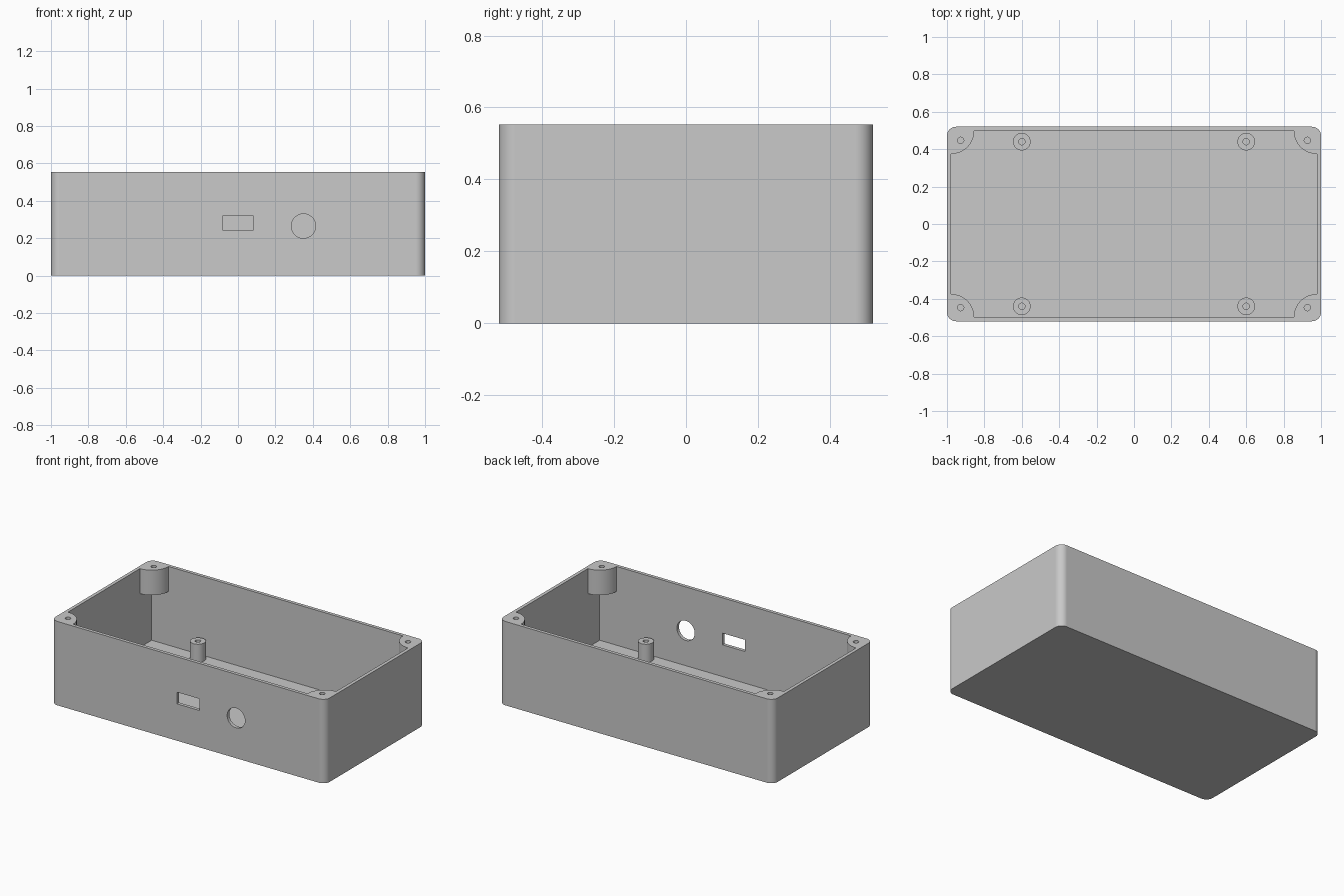
import bpy, bmesh
from math import cos, sin, pi, radians
from mathutils import Matrix

if "Cube" in bpy.data.objects:
    bpy.data.objects.remove(bpy.data.objects["Cube"])

# Main sizes
HALF_X, HALF_Y, HEIGHT = 1.0, 0.52, 0.553
WALL, FLOOR, ROUND = 0.0225, 0.034, 0.048
IN_X, IN_Y = HALF_X - WALL, HALF_Y - WALL
BOSS_R, BOSS_Z = 0.123, 0.388
POST_R, POST_TOP, SCREW_R = 0.047, 0.152, 0.017

grey = bpy.data.materials.new("grey_plastic")
grey.use_nodes = True
grey.diffuse_color = (0.585, 0.585, 0.585, 1)
grey.node_tree.nodes["Principled BSDF"].inputs["Base Color"].default_value = grey.diffuse_color


def prism(name, points, z0, z1, matrix=Matrix()):
    """Extrude a closed outline from z0 to z1."""
    bm = bmesh.new()
    base = bm.faces.new([bm.verts.new((x, y, z0)) for x, y in points])
    top = bmesh.ops.extrude_face_region(bm, geom=[base])["geom"]
    verts = [v for v in top if isinstance(v, bmesh.types.BMVert)]
    bmesh.ops.translate(bm, verts=verts, vec=(0, 0, z1 - z0))
    bmesh.ops.recalc_face_normals(bm, faces=bm.faces)
    bm.transform(matrix)
    mesh = bpy.data.meshes.new(name)
    bm.to_mesh(mesh)
    bm.free()
    mesh.materials.append(grey)
    obj = bpy.data.objects.new(name, mesh)
    bpy.context.collection.objects.link(obj)
    return obj


def arc(cx, cy, r, start, end, steps):
    angles = [start + (end - start) * i / steps for i in range(steps + 1)]
    return [(cx + r * cos(a), cy + r * sin(a)) for a in angles]


def circle(cx, cy, r, steps=40):
    return arc(cx, cy, r, 0, 2 * pi, steps)[:-1]


def rect(x0, x1, y0, y1):
    return [(x0, y0), (x1, y0), (x1, y1), (x0, y1)]


def combine(target, tool, operation):
    """Apply a boolean and discard the tool."""
    tool.hide_render = True
    mod = target.modifiers.new("boolean", "BOOLEAN")
    mod.object, mod.operation, mod.solver = tool, operation, "EXACT"
    bpy.context.view_layer.objects.active = target
    bpy.ops.object.modifier_apply(modifier=mod.name)
    bpy.data.objects.remove(tool)


# Outlines: rounded outer shell, and an opening notched by the corner bosses
QUADRANTS = [(1, 1), (-1, 1), (-1, -1), (1, -1)]
outer, opening = [], []
for i, (sx, sy) in enumerate(QUADRANTS):
    a = i * pi / 2
    outer += arc(sx * (HALF_X - ROUND), sy * (HALF_Y - ROUND), ROUND, a, a + pi / 2, 12)
    opening += arc(sx * IN_X, sy * IN_Y, BOSS_R, a + 1.5 * pi, a + pi, 16)

# Open box with screw bosses hanging in the corners
box = prism("enclosure_box", outer, 0, HEIGHT)
combine(box, prism("lower_cavity", rect(-IN_X, IN_X, -IN_Y, IN_Y), FLOOR, BOSS_Z), "DIFFERENCE")
combine(box, prism("upper_cavity", opening, BOSS_Z - 0.1, HEIGHT + 0.1), "DIFFERENCE")

# Corner screw holes and standing posts
for sx, sy in QUADRANTS:
    hole = prism("corner_hole", circle(sx * 0.927, sy * 0.447, SCREW_R), BOSS_Z - 0.05, HEIGHT + 0.1)
    combine(box, hole, "DIFFERENCE")
    px, py = sx * 0.6, sy * 0.44
    combine(box, prism("post", circle(px, py, POST_R), FLOOR - 0.02, POST_TOP), "UNION")
    combine(box, prism("post_hole", circle(px, py, SCREW_R), FLOOR, POST_TOP + 0.1), "DIFFERENCE")

# Port and button cut-outs through the front wall
to_front = Matrix.Rotation(pi / 2, 4, "X")
for outline in (rect(-0.082, 0.082, 0.243, 0.32), circle(0.35, 0.265, 0.065, 56)):
    combine(box, prism("front_cutout", outline, 0.45, 0.6, to_front), "DIFFERENCE")

# Smooth the rounded corners while the broad walls stay flat
bpy.ops.object.select_all(action="DESELECT")
box.select_set(True)
bpy.context.view_layer.objects.active = box
bpy.ops.object.shade_smooth_by_angle(angle=radians(30))
box.modifiers.new("flat_walls", "WEIGHTED_NORMAL").keep_sharp = True
